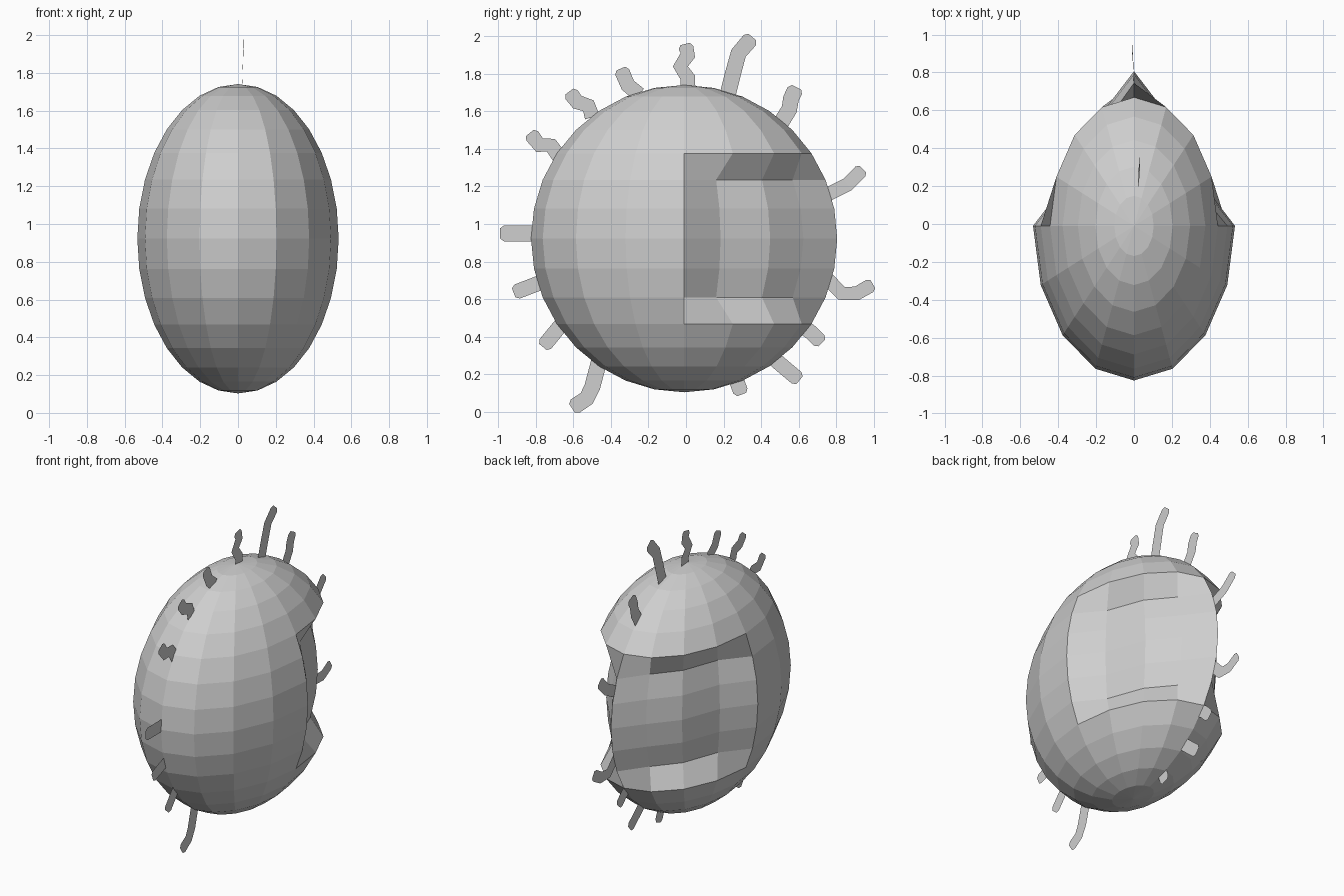
import bpy, bmesh, math
from mathutils import Vector

cube = bpy.data.objects.get("Cube")
if cube:
    bpy.data.objects.remove(cube, do_unlink=True)

SHADE = (0.62, 0.62, 0.62, 1)
grey = bpy.data.materials.new("plain_grey")
grey.use_nodes = True
grey.diffuse_color = SHADE
grey.node_tree.nodes["Principled BSDF"].inputs["Base Color"].default_value = SHADE

CENTRE = Vector((0, -0.01, 0.922))
RADII = Vector((0.533, 0.816, 0.819))


def add_object(name, bm):
    mesh = bpy.data.meshes.new(name)
    bm.to_mesh(mesh)
    bm.free()
    mesh.materials.append(grey)
    obj = bpy.data.objects.new(name, mesh)
    bpy.context.collection.objects.link(obj)
    return obj


# Body: faceted egg with a sunken panel in each rear flank
bm = bmesh.new()
bmesh.ops.create_uvsphere(bm, u_segments=16, v_segments=16, radius=1)
bmesh.ops.scale(bm, vec=RADII, verts=bm.verts)
limit = RADII.z * math.cos(math.radians(62))
for v in bm.verts:
    # Push the grid points inside each panel inward and forward
    if abs(v.co.x) > 0.01 and v.co.y > 0.01 and abs(v.co.z) < limit:
        side = math.copysign(1, v.co.x)
        v.co.x = 0.85 * v.co.x - side * 0.035
        v.co.y -= 0.118
bmesh.ops.translate(bm, vec=CENTRE, verts=bm.verts)
add_object("body", bm)


# Hairs: flat bent ribbons standing around the middle plane
def hair(name, path, width=0.08, x0=0.0, x1=0.0):
    pts = [Vector(p) for p in path]
    bm = bmesh.new()
    rows = []
    for i, p in enumerate(pts):
        d = (pts[min(i + 1, len(pts) - 1)] - pts[max(i - 1, 0)]).normalized()
        n = Vector((-d.y, d.x)) * width / 2
        x = x0 + (x1 - x0) * i / (len(pts) - 1)
        rows.append([bm.verts.new((x, q.x, q.y)) for q in (p - n, p + n)])
    for a, b in zip(rows, rows[1:]):
        bm.faces.new((a[0], a[1], b[1], b[0]))
    # Narrowed tip
    end = (pts[-1] - pts[-2]).normalized() * width * 0.25
    tip = [bm.verts.new(v.co.lerp(o.co, 0.18) + Vector((0, end.x, end.y)))
           for v, o in (rows[-1], rows[-1][::-1])]
    bm.faces.new((rows[-1][0], rows[-1][1], tip[1], tip[0]))
    return add_object(name, bm)


hair("hair_crown", [(0.01, 1.70), (0.01, 1.78), (-0.03, 1.84), (0.01, 1.90), (0.0, 1.94)])
hair("hair_tall", [(0.22, 1.68), (0.25, 1.80), (0.28, 1.91), (0.34, 1.98)], 0.085, 0.02, 0.032)
hair("hair_back_top", [(0.50, 1.53), (0.55, 1.61), (0.56, 1.67), (0.58, 1.71)], 0.085)
hair("hair_back_upper", [(0.74, 1.15), (0.86, 1.21), (0.93, 1.28)], 0.075, 0.0, -0.01)
hair("hair_back_lower", [(0.75, 0.71), (0.83, 0.63), (0.91, 0.63), (0.98, 0.67)], 0.075)
hair("hair_back_low", [(0.60, 0.47), (0.67, 0.42), (0.71, 0.38)])
hair("hair_under_back", [(0.46, 0.29), (0.53, 0.23), (0.59, 0.18)])
hair("hair_under", [(0.26, 0.19), (0.29, 0.11)])
hair("hair_under_front", [(-0.46, 0.28), (-0.50, 0.13), (-0.53, 0.07), (-0.59, 0.03)], 0.085)
hair("hair_front_low", [(-0.66, 0.47), (-0.75, 0.36)])
hair("hair_front_lower", [(-0.77, 0.69), (-0.90, 0.64)])
hair("hair_front_middle", [(-0.79, 0.95), (-0.97, 0.95)], 0.085)
hair("hair_front_upper", [(-0.67, 1.35), (-0.72, 1.42), (-0.78, 1.42), (-0.82, 1.47)])
hair("hair_front_high", [(-0.50, 1.57), (-0.52, 1.63), (-0.58, 1.65), (-0.61, 1.69)])
hair("hair_front_top", [(-0.25, 1.69), (-0.31, 1.74), (-0.34, 1.81)])
